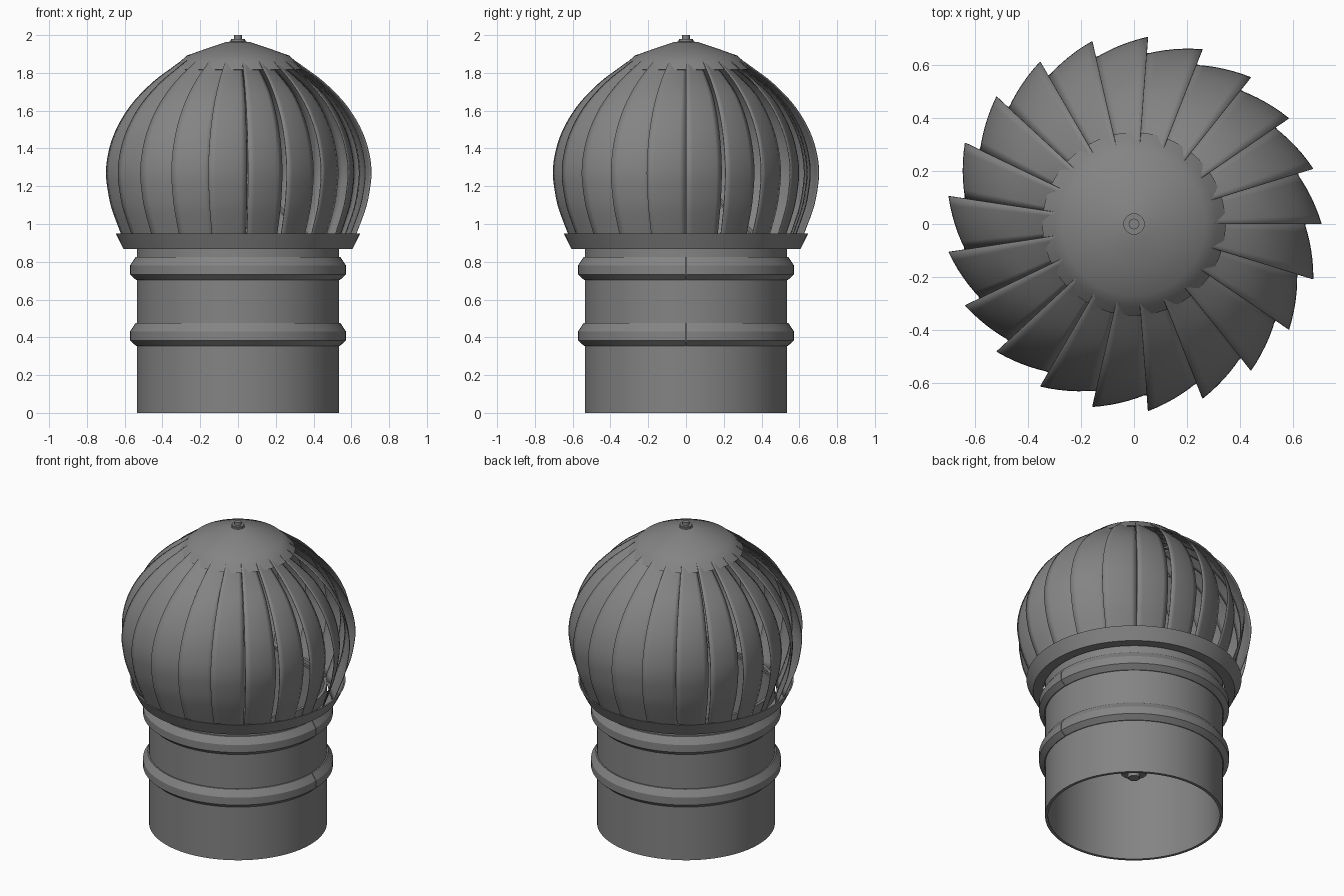
import bpy, bmesh
from math import sin, cos, pi, radians
from mathutils import Vector

if "Cube" in bpy.data.objects:
    bpy.data.objects.remove(bpy.data.objects["Cube"])

BLADES = 21
metal = bpy.data.materials.new("dark_metal")
metal.diffuse_color = (0.23, 0.23, 0.23, 1)
metal.use_nodes = True
metal.node_tree.nodes["Principled BSDF"].inputs["Base Color"].default_value = metal.diffuse_color


def finish(name, verts, faces, angle=35):
    mesh = bpy.data.meshes.new(name)
    mesh.from_pydata(verts, [], faces)
    bm = bmesh.new()
    bm.from_mesh(mesh)
    bmesh.ops.remove_doubles(bm, verts=bm.verts, dist=1e-5)
    bmesh.ops.recalc_face_normals(bm, faces=bm.faces)
    bm.to_mesh(mesh)
    bm.free()
    mesh.materials.append(metal)
    ob = bpy.data.objects.new(name, mesh)
    bpy.context.collection.objects.link(ob)
    bpy.ops.object.select_all(action='DESELECT')
    ob.select_set(True)
    bpy.context.view_layer.objects.active = ob
    bpy.ops.object.shade_smooth_by_angle(angle=radians(angle))
    return ob


def lathe(name, profile, steps=96, gap=0.0, angle=35):
    """Revolve a closed (r, z) profile; a gap in degrees leaves a split at +x."""
    n = len(profile)
    g = radians(gap)
    rows = steps + 1 if gap else steps
    verts = []
    for i in range(rows):
        a = g / 2 + (2 * pi - g) * i / steps
        verts += [(r * cos(a), r * sin(a), z) for r, z in profile]
    faces = []
    for i in range(steps):
        j = (i + 1) % rows
        for k in range(n):
            m = (k + 1) % n
            faces.append((i * n + k, j * n + k, j * n + m, i * n + m))
    if gap:
        faces += [tuple(range(n)), tuple(range(steps * n, steps * n + n))]
    return finish(name, verts, faces, angle)


def rod(name, r, z0, z1, steps=24):
    bm = bmesh.new()
    bmesh.ops.create_cone(bm, cap_ends=True, segments=steps, radius1=r, radius2=r, depth=z1 - z0)
    verts = [(v.co.x, v.co.y, v.co.z + (z0 + z1) / 2) for v in bm.verts]
    faces = [[v.index for v in f.verts] for f in bm.faces]
    bm.free()
    return finish(name, verts, faces)


def arms(name, count, start, r0, z0, r1, z1, w=0.02, t=0.006):
    """Flat bars from the shaft out to the pipe."""
    verts, faces = [], []
    for i in range(count):
        a = start + 2 * pi * i / count
        b = len(verts)
        for r, z in ((r0, z0), (r1, z1)):
            for s, h in ((-w, -t), (w, -t), (w, t), (-w, t)):
                verts.append((r * cos(a) - s * sin(a), r * sin(a) + s * cos(a), z + h))
        faces += [[b + k for k in f] for f in ((0, 1, 2, 3), (4, 5, 6, 7), (0, 1, 5, 4),
                                               (1, 2, 6, 5), (2, 3, 7, 6), (3, 0, 4, 7))]
    return finish(name, verts, faces)


def spline(pts, sub=3):
    """Smooth curve through the points."""
    p = [Vector(q) for q in pts]
    p = [2 * p[0] - p[1]] + p + [2 * p[-1] - p[-2]]
    out = []
    for i in range(1, len(p) - 2):
        a, b, c, d = p[i - 1:i + 3]
        for k in range(sub):
            t = k / sub
            out.append(0.5 * (2 * b + (c - a) * t + (2 * a - 5 * b + 4 * c - d) * t * t
                              + (3 * b - a - 3 * c + d) * t ** 3))
    return out + [p[-2]]


# Open pipe and the two split clamp rings
lathe("base_pipe", [(0.517, 0), (0.535, 0), (0.535, 0.93), (0.517, 0.93)])
for name, z in (("lower_clamp", 0.355), ("upper_clamp", 0.704)):
    lathe(name, [(0.53, z), (0.54, z), (0.571, z + 0.028), (0.571, z + 0.077),
                 (0.543, z + 0.12), (0.53, z + 0.12)], gap=0.4, angle=20)

# Flared rotor collar
lathe("rotor_collar", [(0.545, 0.868), (0.607, 0.868), (0.647, 0.95),
                       (0.638, 0.95), (0.6, 0.878), (0.545, 0.878)])

# Curved blades: the leading edge stands out, the trailing edge tucks inward
edge = spline([(0.595, 0.875), (0.645, 1.0), (0.68, 1.1), (0.699, 1.2), (0.705, 1.27),
               (0.698, 1.35), (0.672, 1.45), (0.625, 1.55), (0.555, 1.65), (0.455, 1.75),
               (0.362, 1.82), (0.285, 1.872), (0.22, 1.89)])
cols, n = 6, len(edge)
verts, faces = [], []
for b in range(BLADES):
    base = len(verts)
    for c in range(cols + 1):
        u = c / cols
        a = 2 * pi * b / BLADES + radians(17.1) * u
        for r, z in edge:
            # the tuck deepens near the top so the blades dive under the cap
            k = 1 - (0.09 + 0.07 * max(0, (z - 1.7) / 0.12)) * u
            verts.append((r * k * cos(a), r * k * sin(a), z))
    for c in range(cols):
        for k in range(n - 1):
            i = base + c * n + k
            faces.append((i, i + n, i + n + 1, i + 1))
blades = finish("turbine_blades", verts, faces)
solid = blades.modifiers.new("thickness", 'SOLIDIFY')
solid.thickness = 0.004
solid.offset = 0

# Top cap, which the blades cut through at its rim
lathe("top_cap", [(0.0, 1.968), (0.06, 1.964), (0.16, 1.931), (0.27, 1.892), (0.31, 1.857),
                  (0.345, 1.818), (0.338, 1.816), (0.305, 1.849), (0.265, 1.883),
                  (0.06, 1.955), (0.0, 1.958)])

# Shaft with its top nut and bottom bolt
rod("shaft", 0.02, 0.27, 2.0)
rod("top_washer", 0.04, 1.955, 1.975)
rod("top_collar", 0.036, 1.97, 1.98)
rod("bottom_nut", 0.035, 0.262, 0.295)
rod("bottom_plate", 0.08, 0.3, 0.312, 32)

# Bearing supports inside
arms("lower_support_arms", 4, pi / 4, 0.05, 0.312, 0.525, 0.8)
arms("upper_support_arms", 4, pi / 4, 0.0, 1.3, 0.525, 0.93)
rod("upper_hub", 0.05, 1.27, 1.33)
